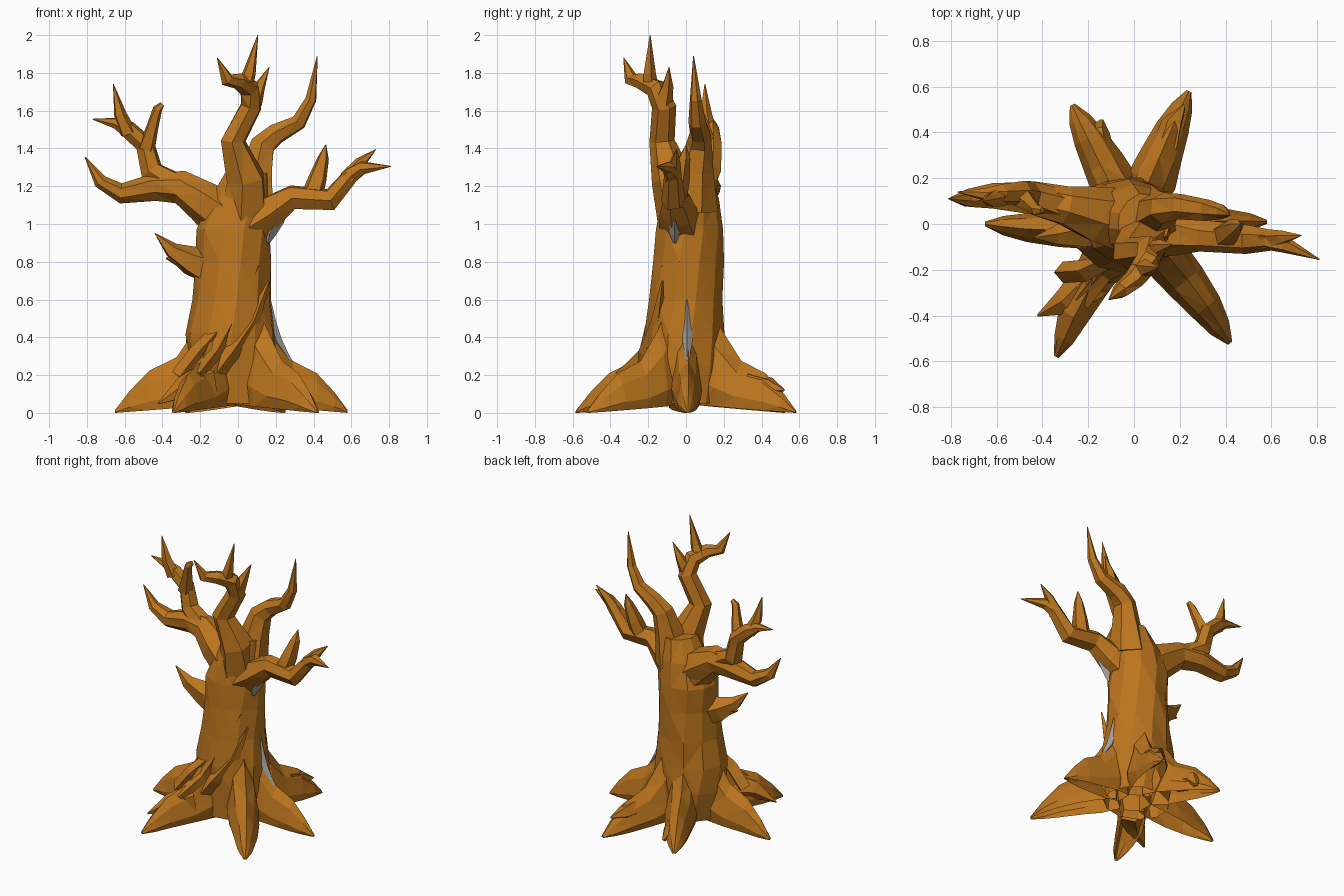
import bpy, bmesh, math, random
from mathutils import Vector

random.seed(4)


def material(name, rgb):
    m = bpy.data.materials.new(name)
    m.diffuse_color = (*rgb, 1)
    return m


BARK = material("brown bark", (0.50, 0.178, 0.013))
GREY = material("grey bare wood", (0.38, 0.355, 0.33))


def loft(name, rings, mat=BARK, open_base=False):
    """Skin a list of rings (equal point counts), closing both ends."""
    bm = bmesh.new()
    loops = [[bm.verts.new(p) for p in ring] for ring in rings]
    n = len(loops[0])
    for a, b in zip(loops, loops[1:]):
        for i in range(n):
            j = (i + 1) % n
            bm.faces.new((a[i], a[j], b[j], b[i]))
    bm.faces.new(loops[0][::-1])
    bm.faces.new(loops[-1])
    bmesh.ops.remove_doubles(bm, verts=bm.verts, dist=0.0005)
    bmesh.ops.triangulate(bm, faces=bm.faces)
    bmesh.ops.recalc_face_normals(bm, faces=bm.faces)
    if open_base:  # the tree is hollow underneath
        low = [f for f in bm.faces if f.normal.z < -0.8 and f.calc_center_median().z < 0.12]
        bmesh.ops.delete(bm, geom=low, context='FACES')
    me = bpy.data.meshes.new(name)
    bm.to_mesh(me)
    bm.free()
    me.materials.append(mat)
    ob = bpy.data.objects.new(name, me)
    bpy.context.collection.objects.link(ob)
    return ob


def limb(name, path, sides=6, mat=BARK):
    """Faceted tapering tube along (x, y, z, radius) points."""
    pts = [Vector(p[:3]) for p in path]
    rings, up = [], Vector((0.1, 1, 0.15))
    for i, p in enumerate(pts):
        d = (pts[min(i + 1, len(pts) - 1)] - pts[max(i - 1, 0)]).normalized()
        up = (up - d * up.dot(d)).normalized()
        side = d.cross(up)
        r = path[i][3]
        rings.append([p + (up * math.cos(a) + side * math.sin(a)) * r * random.uniform(0.97, 1.13)
                      for a in (math.tau * k / sides for k in range(sides))])
    return loft(name, rings, mat)


# trunk: leaning oval rings (z, centre x, centre y, radius x, radius y)
levels = [(0.05, -0.02, 0, 0.22, 0.2), (0.25, -0.025, 0, 0.24, 0.215),
          (0.42, -0.04, -0.008, 0.235, 0.212), (0.6, -0.03, 0, 0.205, 0.197),
          (0.8, -0.025, 0.01, 0.198, 0.187), (0.97, -0.025, 0.017, 0.198, 0.182),
          (1.13, 0.01, 0.02, 0.165, 0.152), (1.27, 0.045, 0.015, 0.115, 0.115)]
N = 11
trunk_rings = []
for k, (z, cx, cy, rx, ry) in enumerate(levels):
    ring = []
    for i in range(N):
        a = math.tau * (i + 0.15 * k) / N
        q = random.uniform(0.97, 1.04)
        ring.append((cx + rx * q * math.cos(a), cy + ry * q * math.sin(a), z))
    trunk_rings.append(ring)
loft("trunk", trunk_rings, open_base=True)

# roots: ridged wedges flaring out (fraction of length, height, half width)
SECTION = [(0.15, 0.62, 0.085), (0.33, 0.43, 0.105), (0.5, 0.275, 0.095),
           (0.72, 0.21, 0.075), (0.88, 0.11, 0.048), (1.0, 0.015, 0.012)]
PROFILE = [(-0.8, 0), (-1, 0.25), (-0.6, 0.75), (0.1, 1), (0.65, 0.7), (1, 0.22), (0.8, 0)]


def root(name, x, y, tall=1.0, bend=0.0, wide=1.0):
    d = Vector((x, y, 0))
    s = Vector((-y, x, 0)).normalized()
    rings = []
    for f, h, w in SECTION:
        base = 0.05 * (1 - f)
        mid = d * f + s * bend * math.sin(math.pi * f)
        rings.append([mid + s * u * w * wide * random.uniform(0.92, 1.05)
                      + Vector((0, 0, base + v * (h * tall - base))) for u, v in PROFILE])
    loft(name, rings, open_base=True)


root("root_left", -0.65, 0.0, 1.07, 0.02, 0.9)
root("root_right", 0.58, 0.01, 1.0, 0, 0.75)
root("root_back_right", 0.24, 0.58, 1.0, 0.0)
root("root_back_left", -0.27, 0.52, 1.0, 0.0)
root("root_front_left", -0.34, -0.58, 1.0, -0.035, 0.95)
root("root_front_right", 0.42, -0.52, 1.0, 0.02)

# side prongs on the roots
limb("root_prong_front_left", [(-0.17, -0.24, 0.16, 0.1), (-0.29, -0.34, 0.13, 0.06), (-0.42, -0.4, 0.05, 0.005)], 5)
limb("root_prong_back_left", [(-0.15, 0.28, 0.12, 0.07), (-0.16, 0.4, 0.09, 0.05), (-0.14, 0.45, 0.03, 0.01)], 5)
limb("root_prong_back_right", [(0.14, 0.33, 0.16, 0.06), (0.17, 0.44, 0.14, 0.05), (0.22, 0.52, 0.12, 0.005)], 5)

# twisted bark ridges sweeping up the front
for i, dx in enumerate((0.0, 0.09, -0.09)):
    dz = -0.08 * abs(i)
    limb(f"bark_ridge_{i + 1}", [(-0.22 + dx, -0.33 + 0.12 * (i > 0), 0.19, 0.045),
                                 (-0.12 + dx, -0.205, 0.32, 0.045),
                                 (-0.01 + dx, -0.165 + 0.15 * abs(dx), 0.52 + dz / 2, 0.035),
                                 (0.11 + dx * 0.6, -0.125, 0.78 + dz, 0.005)], 4)

# middle branch with three tips
limb("middle_branch", [(0.03, -0.02, 1.05, 0.13), (0.035, -0.07, 1.24, 0.105), (-0.025, -0.125, 1.44, 0.066),
                       (0.068, -0.115, 1.62, 0.06), (0.06, -0.16, 1.72, 0.053), (0.0, -0.24, 1.755, 0.042),
                       (-0.06, -0.29, 1.765, 0.035), (-0.11, -0.33, 1.88, 0.002)])
limb("middle_tip_tall", [(0.03, -0.19, 1.72, 0.045), (0.06, -0.195, 1.8, 0.035), (0.105, -0.19, 2.0, 0.002)], 5)
limb("middle_tip_right", [(0.08, -0.12, 1.65, 0.05), (0.115, -0.1, 1.73, 0.03), (0.165, -0.09, 1.83, 0.002)], 5)

# upright branch at the back right
limb("upright_branch", [(0.07, 0.03, 1.08, 0.125), (0.1, 0.05, 1.28, 0.088), (0.13, 0.07, 1.42, 0.068),
                        (0.2, 0.075, 1.48, 0.055), (0.32, 0.06, 1.54, 0.043), (0.385, 0.05, 1.66, 0.03),
                        (0.42, 0.04, 1.89, 0.002)])

# right branch, forked, with an upright twig
limb("right_branch", [(0.02, -0.01, 0.97, 0.13), (0.17, -0.035, 1.06, 0.095), (0.29, -0.055, 1.145, 0.066),
                      (0.49, -0.07, 1.13, 0.06), (0.6, -0.07, 1.26, 0.045), (0.66, -0.09, 1.295, 0.036),
                      (0.81, -0.155, 1.305, 0.002)])
limb("right_branch_tip", [(0.58, -0.07, 1.24, 0.045), (0.65, -0.06, 1.325, 0.03), (0.73, -0.05, 1.395, 0.002)], 5)
limb("right_twig", [(0.39, -0.05, 1.15, 0.055), (0.42, -0.03, 1.24, 0.05), (0.45, -0.01, 1.35, 0.03),
                    (0.465, 0.0, 1.42, 0.002)], 5)

# left branch: a low arm and a rising arm that splits in three
limb("left_branch", [(-0.04, 0.02, 1.02, 0.14), (-0.18, 0.045, 1.12, 0.115), (-0.3, 0.08, 1.2, 0.085),
                     (-0.44, 0.11, 1.2, 0.072), (-0.62, 0.12, 1.165, 0.052), (-0.73, 0.11, 1.225, 0.038),
                     (-0.81, 0.11, 1.355, 0.002)], 7)
limb("left_rising_arm", [(-0.34, 0.09, 1.21, 0.07), (-0.455, 0.125, 1.28, 0.062), (-0.49, 0.135, 1.42, 0.05),
                         (-0.58, 0.13, 1.5, 0.045), (-0.65, 0.13, 1.535, 0.028), (-0.77, 0.14, 1.555, 0.002)])
limb("left_tip_tall", [(-0.58, 0.12, 1.48, 0.045), (-0.625, 0.105, 1.58, 0.033), (-0.66, 0.1, 1.74, 0.002)], 5)
limb("left_stub_twig", [(-0.485, 0.12, 1.4, 0.048), (-0.455, 0.09, 1.51, 0.034), (-0.425, 0.06, 1.61, 0.024),
                        (-0.4, 0.06, 1.635, 0.014)], 5)

# small broken stub low on the left
limb("broken_stub", [(-0.13, -0.01, 0.76, 0.1), (-0.25, -0.03, 0.805, 0.075), (-0.35, -0.05, 0.86, 0.042),
                     (-0.44, -0.06, 0.95, 0.002)], 5)
limb("broken_stub_spur", [(-0.26, -0.03, 0.79, 0.05), (-0.38, -0.03, 0.82, 0.005)], 4)

# narrow bare strips: above the right root and under the right branch
limb("bare_strip_low", [(0.165, 0.005, 0.6, 0.008), (0.177, 0.008, 0.47, 0.025),
                        (0.207, 0.008, 0.38, 0.024), (0.276, 0.008, 0.275, 0.008)], 4, GREY)
limb("bare_strip_high", [(0.16, -0.06, 0.9, 0.008), (0.17, -0.06, 0.95, 0.028),
                         (0.215, -0.06, 1.02, 0.028), (0.255, -0.06, 1.075, 0.01)], 4, GREY)
